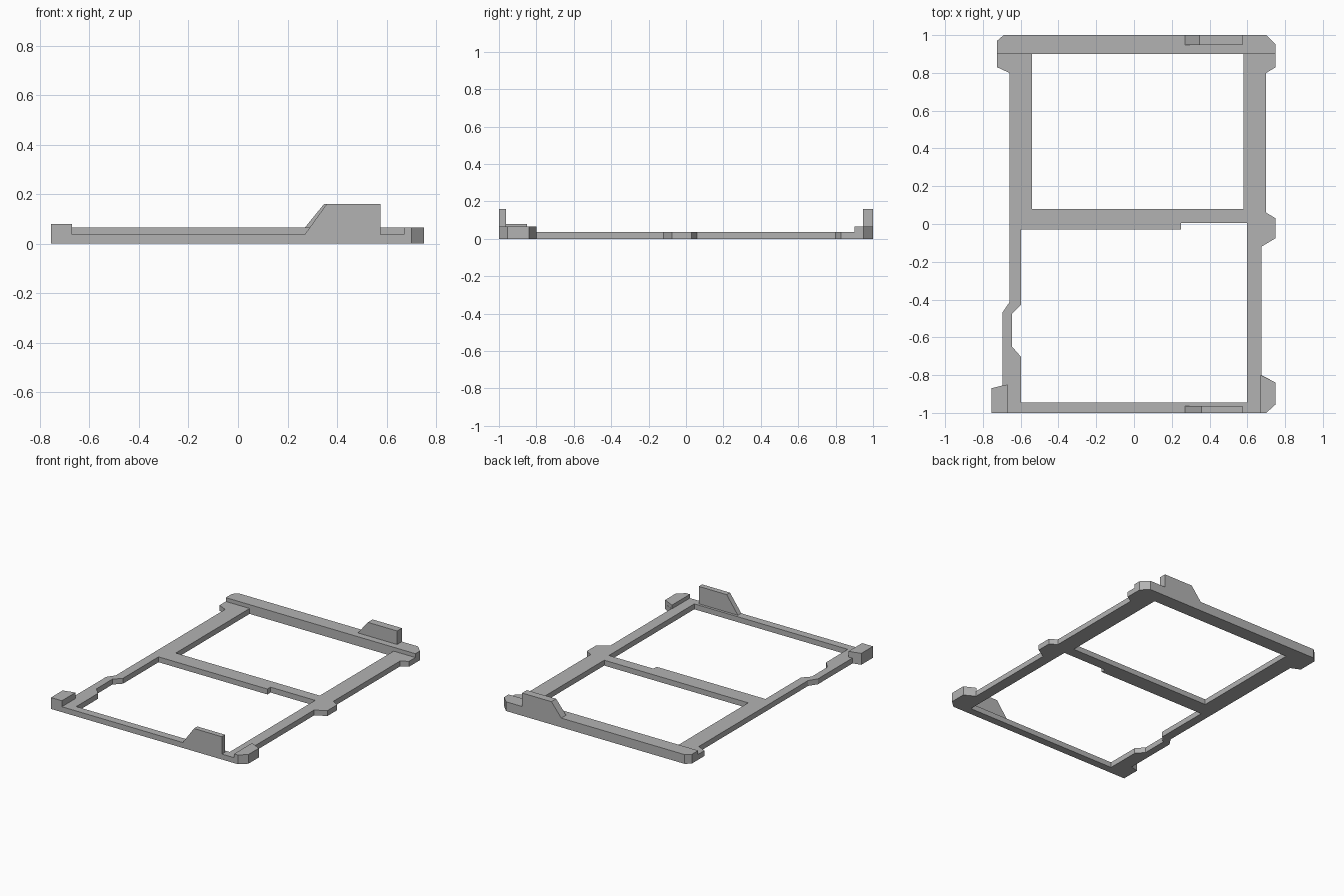
import bpy, bmesh
from mathutils import Vector

cube = bpy.data.objects.get("Cube")
if cube:
    bpy.data.objects.remove(cube, do_unlink=True)

grey = bpy.data.materials.new("plain grey")
grey.use_nodes = True
grey.diffuse_color = (0.45, 0.45, 0.45, 1)
grey.node_tree.nodes["Principled BSDF"].inputs["Base Color"].default_value = (0.45, 0.45, 0.45, 1)

BASE, BAR, BLOCK, WALL = 0.038, 0.065, 0.08, 0.16


def prism(name, loops, low, high, upright=False):
    """Fill an outline (and its holes) and extrude along z, or along y if upright."""
    bm = bmesh.new()
    place = (lambda a, b: Vector((a, low, b))) if upright else (lambda a, b: Vector((a, b, low)))
    depth = Vector((0, high - low, 0)) if upright else Vector((0, 0, high - low))
    edges = []
    for loop in loops:
        verts = [bm.verts.new(place(a, b)) for a, b in loop]
        edges += [bm.edges.new((v, verts[i - 1])) for i, v in enumerate(verts)]
    bmesh.ops.triangle_fill(bm, edges=edges, use_beauty=True)
    side = bmesh.ops.extrude_face_region(bm, geom=bm.faces[:], use_keep_orig=True)
    moved = [g for g in side["geom"] if isinstance(g, bmesh.types.BMVert)]
    bmesh.ops.translate(bm, verts=moved, vec=depth)
    bmesh.ops.dissolve_limit(bm, angle_limit=0.01, verts=bm.verts[:], edges=bm.edges[:])
    bmesh.ops.recalc_face_normals(bm, faces=bm.faces[:])
    mesh = bpy.data.meshes.new(name)
    bm.to_mesh(mesh)
    bm.free()
    mesh.materials.append(grey)
    obj = bpy.data.objects.new(name, mesh)
    bpy.context.collection.objects.link(obj)
    return obj


# Flat frame with its side lugs and two openings
left_edge = [(-0.725, 0.97), (-0.725, 0.83), (-0.66, 0.80), (-0.66, -0.415), (-0.697, -0.47),
             (-0.697, -0.855), (-0.755, -0.87), (-0.755, -1)]
right_edge = [(0.70, -1), (0.75, -0.955), (0.75, -0.84), (0.675, -0.80), (0.675, -0.12),
              (0.75, -0.075), (0.75, 0.03), (0.70, 0.06), (0.70, 0.80), (0.75, 0.83), (0.75, 0.95)]
back_edge = [(0.70, 1), (-0.69, 1)]
rear_opening = [(-0.54, 0.9), (0.58, 0.9), (0.58, 0.08), (-0.54, 0.08)]
front_opening = [(-0.597, -0.03), (0.25, -0.03), (0.25, 0.005), (0.597, 0.005), (0.597, -0.945),
                 (-0.597, -0.945), (-0.597, -0.705), (-0.645, -0.65), (-0.645, -0.475), (-0.597, -0.425)]
prism("frame", [left_edge + right_edge + back_edge, rear_opening, front_opening], 0, BASE)

# Raised rear bar and front corner blocks
prism("rear_bar", [[(-0.725, 0.9), (0.75, 0.9), (0.75, 0.95), (0.70, 1), (-0.69, 1), (-0.725, 0.97)]],
      BASE, BAR)
prism("front_right_block", [[(-0.755, -1), (-0.67, -1), (-0.67, -0.85), (-0.697, -0.855), (-0.755, -0.87)]],
      BASE, BLOCK)
prism("front_left_block", [[(0.67, -1), (0.70, -1), (0.75, -0.955), (0.75, -0.84), (0.67, -0.80)]],
      BASE, BAR)

# Upright end plates with one sloping side
for name, foot, shoulder, y0, y1 in (("front_plate", BASE, 0.358, -1, -0.963),
                                     ("rear_plate", BAR, 0.347, 0.947, 1)):
    prism(name, [[(0.27, foot), (0.575, foot), (0.575, WALL), (shoulder, WALL)]], y0, y1, upright=True)
